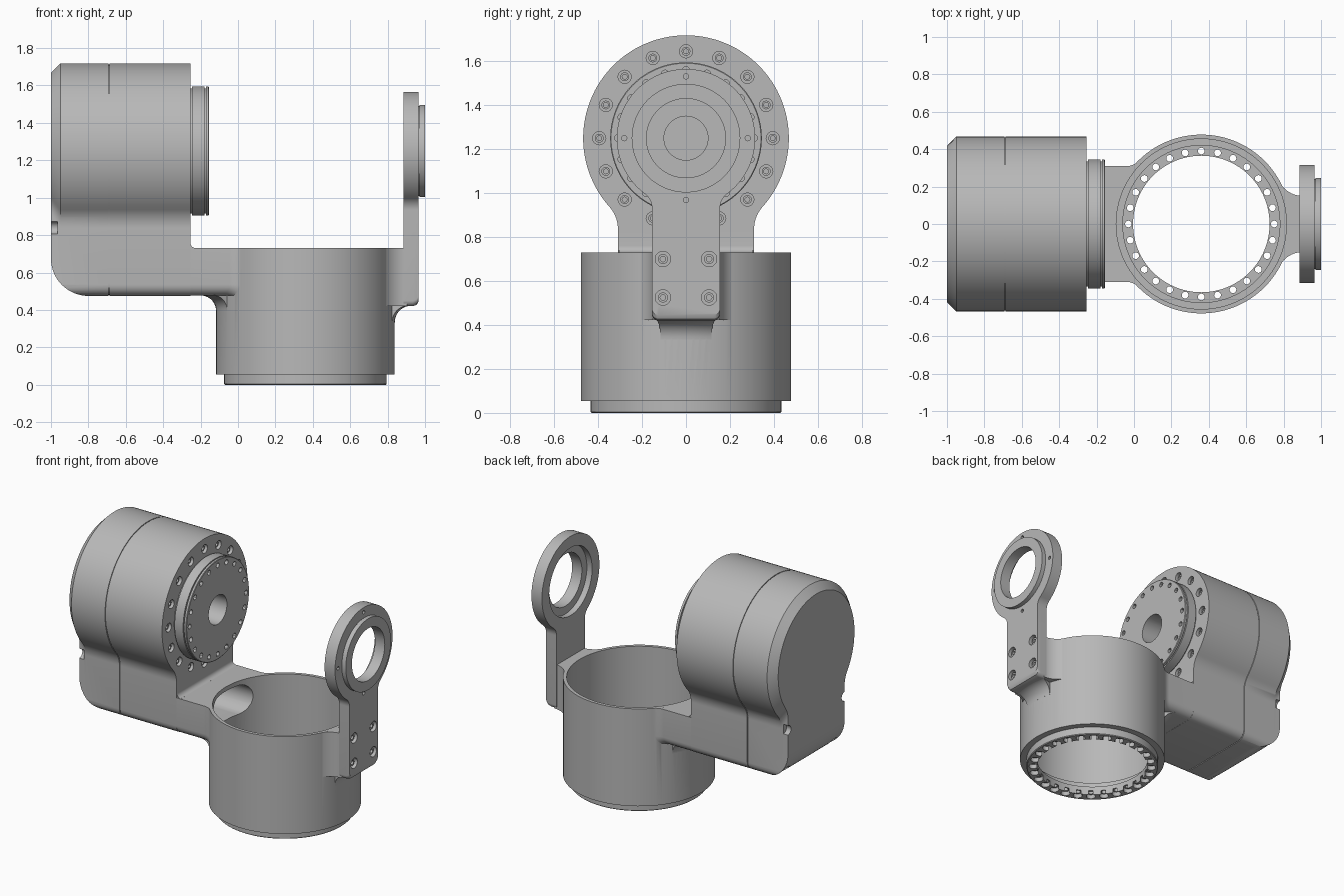
import bpy, bmesh
from math import sin, cos, pi, sqrt, atan2, radians

cube = bpy.data.objects.get("Cube")
if cube:
    bpy.data.objects.remove(cube)

grey = bpy.data.materials.new("machined grey")
grey.use_nodes = True
colour = (0.48, 0.48, 0.48, 1)
grey.diffuse_color = colour
grey.node_tree.nodes["Principled BSDF"].inputs["Base Color"].default_value = colour

CUP_X, CUP_R = 0.36, 0.478      # upright cup axis and radius
AXIS_Z = 1.25                   # height of the horizontal joint axis


def loft(name, rings):
    """Solid skin through rings of equal point count, capped at both ends."""
    bm = bmesh.new()
    loops = [[bm.verts.new(p) for p in ring] for ring in rings]
    n = len(loops[0])
    for a, b in zip(loops, loops[1:]):
        for i in range(n):
            j = (i + 1) % n
            bm.faces.new((a[i], a[j], b[j], b[i]))
    bm.faces.new(loops[0])
    bm.faces.new(loops[-1])
    bmesh.ops.recalc_face_normals(bm, faces=bm.faces)
    mesh = bpy.data.meshes.new(name)
    bm.to_mesh(mesh)
    bm.free()
    mesh.materials.append(grey)
    obj = bpy.data.objects.new(name, mesh)
    bpy.context.collection.objects.link(obj)
    return obj


def turned(name, axis, u, v, steps, n=96):
    """Turned solid along x (centre y, z) or z (centre x, y); steps are (radius, position)."""
    rings = []
    for r, h in steps:
        pts = arc(u, v, r, 0, 2 * pi, n)[:-1]
        rings.append([(h, a, b) if axis == "x" else (a, b, h) for a, b in pts])
    return loft(name, rings)


def arc(u, v, r, a0, a1, n):
    return [(u + r * cos(a0 + (a1 - a0) * i / n), v + r * sin(a0 + (a1 - a0) * i / n))
            for i in range(n + 1)]


def join(objs):
    with bpy.context.temp_override(active_object=objs[0], object=objs[0],
                                   selected_objects=objs, selected_editable_objects=objs):
        bpy.ops.object.join()
    return objs[0]


def combine(target, tool, op="DIFFERENCE"):
    mod = target.modifiers.new("combine", "BOOLEAN")
    mod.operation, mod.object, mod.solver = op, tool, "EXACT"
    graph = bpy.context.evaluated_depsgraph_get()
    mesh = bpy.data.meshes.new_from_object(target.evaluated_get(graph))
    target.modifiers.clear()
    target.data = mesh
    bpy.data.objects.remove(tool)


def keyhole(x, r, w, base, fillet, corner):
    """Round head blended into a straight neck with rounded lower corners."""
    cy = w + fillet
    dz = sqrt((r + fillet) ** 2 - cy ** 2)
    a = atan2(dz, cy)
    half = arc(0, AXIS_Z, r, pi / 2, -a, 40)
    half += arc(cy, AXIS_Z - dz, fillet, pi - a, pi, 10)[1:]
    half += arc(w - corner, base + corner, corner, 0, -pi / 2, 6)
    return [(x, y, z) for y, z in half + [(-y, z) for y, z in half[:0:-1]]]


def flare(side, end, w, fillet, z):
    """Plan of a straight arm that flares into the cup wall."""
    r = CUP_R - 0.003
    cy = w + fillet
    dx = sqrt((r + fillet) ** 2 - cy ** 2)
    a = atan2(cy, dx)
    half = [(end, w)] + arc(dx, cy, fillet, -pi / 2, -pi + a, 12)
    half.append((0.2, half[-1][1]))
    return [(CUP_X + side * x, y, z) for x, y in half + [(x, -y) for x, y in half[::-1]]]


def under_fillet(angle, spread, z, f):
    """Concave blend between the cup wall and an arm's underside."""
    inner = CUP_R - 0.01
    sec = arc(CUP_R + f, z - f, f, pi / 2, pi, 10)
    sec += [(inner, z - f), (inner, z + 0.01), (CUP_R + f, z + 0.01)]
    turns = [radians(angle + spread * (i / 8 - 1)) for i in range(17)]
    return loft("fillet", [[(CUP_X + r * cos(t), r * sin(t), h) for r, h in sec] for t in turns])


def across(name, pts, w):
    return loft(name, [[(x, y, z) for x, z in pts] for y in (-w, w)])


def bolt_circle(axis, u, v, radius, count, steps, n=16):
    return join([turned("drill", axis, u + radius * cos(2 * pi * i / count),
                        v + radius * sin(2 * pi * i / count), steps, n) for i in range(count)])


# Joint housing: chamfered rear, fine seam groove, neck below
sections = [(-1, 0.05, 0), (-0.95, 0, 0), (-0.693, 0, 0), (-0.693, 0.006, 0.006),
            (-0.687, 0.006, 0.006), (-0.687, 0, 0), (-0.255, 0, 0)]
body = loft("main_body", [keyhole(x, 0.468 - d, 0.31 - e, 0.475 + e, 0.15, 0.06)
                          for x, d, e in sections])
corner = arc(-0.8, 0.675, 0.2, pi, 1.5 * pi, 16) + [(-0.8, 0.4), (-1.1, 0.4), (-1.1, 0.675)]
combine(body, across("corner_cutter", corner, 0.6))

# Cup, connecting arm and bracket block
combine(body, turned("cup", "z", CUP_X, 0, [(0.43, 0), (0.435, 0.005), (0.435, 0.055),
                                            (CUP_R, 0.055), (CUP_R, 0.73)]), "UNION")
levels = [(0.249 + 0.06 * sin(i * pi / 12), 0.536 - 0.06 * cos(i * pi / 12)) for i in range(7)]
combine(body, loft("arm", [flare(-1, 0.7, w, 0.1, z)
                           for w, z in levels + [(0.309, 0.7299)]]), "UNION")
combine(body, loft("block", [flare(1, 0.53, 0.15, 0.14, z) for z in (0.422, 0.7299)]), "UNION")
combine(body, under_fillet(180, 29, 0.477, 0.08), "UNION")
combine(body, under_fillet(0, 14, 0.423, 0.09), "UNION")
inside = arc(-0.225, 0.76, 0.03, 1.5 * pi, pi, 6) + [(-0.265, 0.76), (-0.265, 0.72), (-0.225, 0.72)]
combine(body, across("inside_fillet", inside, 0.305), "UNION")

# Cup bore, cable slot, and base flange holes
combine(body, turned("bore", "z", CUP_X, 0, [(0.365, -0.1), (0.365, 0.06), (0.42, 0.06),
                                             (0.42, 0.12), (0.455, 0.12), (0.455, 0.8)]))
slot = arc(0.12, 0.6, 0.1, -pi / 2, pi / 2, 12) + arc(-0.12, 0.6, 0.1, pi / 2, 1.5 * pi, 12)
combine(body, loft("slot", [[(x, y, z) for y, z in slot] for x in (-0.6, 0.1)]))
combine(body, bolt_circle("z", CUP_X, 0, 0.39, 28, [(0.03, -0.02), (0.03, 0.03),
                                                    (0.018, 0.03), (0.018, 0.09)]))

# Housing screw holes, centre bore and rear corner pockets
combine(body, bolt_circle("x", 0, AXIS_Z, 0.395, 16, [(0.03, -0.295), (0.03, -0.2)]))
combine(body, turned("bore", "x", 0, AXIS_Z, [(0.1, -0.8), (0.1, -0.2)], 48))
pockets = [turned("pocket", "x", s * y, z, [(0.033, -1.05), (0.033, depth)], 16)
           for s in (-1, 1) for y, z, depth in ((0.31, 0.84, -0.965), (0.26, 0.53, -0.89))]
combine(body, join(pockets))

# Output flange with grooves and a ring of small holes
flange = turned("output_flange", "x", 0, AXIS_Z,
                [(0.335, -0.258), (0.335, -0.245), (0.345, -0.245), (0.345, -0.18),
                 (0.335, -0.18), (0.335, -0.172), (0.345, -0.172), (0.345, -0.158),
                 (0.341, -0.155)])
combine(flange, turned("bore", "x", 0, AXIS_Z, [(0.1, -0.3), (0.1, -0.1)], 48))
combine(flange, bolt_circle("x", 0, AXIS_Z, 0.308, 20, [(0.017, -0.19), (0.017, -0.1)], 12))

# Support bracket: neck, ring, raised collar and stepped bore
bracket = loft("support_bracket", [keyhole(x, 0.315, 0.155, b, 0.08, 0.03) for x, b in
                                   ((0.885, 0.42), (0.935, 0.42), (0.955, 0.427), (0.965, 0.445))])
combine(bracket, turned("collar", "x", 0, AXIS_Z, [(0.24, 0.95), (0.24, 0.97),
                                                   (0.247, 0.97), (0.247, 1)]), "UNION")
combine(bracket, turned("bore", "x", 0, AXIS_Z, [(0.235, 0.8), (0.235, 0.925),
                                                 (0.18, 0.925), (0.18, 1.1)]))
combine(bracket, bolt_circle("x", 0, AXIS_Z, 0.281, 4, [(0.012, 0.94), (0.012, 1.1)], 12))
spots = [(y, z) for y in (-0.105, 0.105) for z in (0.525, 0.7)]
combine(bracket, join([turned("drill", "x", y, z, [(0.035, 0.925), (0.035, 1.1)], 24)
                       for y, z in spots]))


# Socket screws sitting in the counterbores
def head(r, x):
    return [(r, x - 0.005), (r, x + 0.025), (r * 0.55, x + 0.025), (r * 0.55, x + 0.01)]


housing_screws = bolt_circle("x", 0, AXIS_Z, 0.395, 16, head(0.02, -0.295))
housing_screws.name = "housing_screws"
bracket_screws = join([turned("screw", "x", y, z, head(0.023, 0.925), 16) for y, z in spots])
bracket_screws.name = "bracket_screws"

# Smooth the curved surfaces, keep machined edges crisp
parts = [body, flange, bracket, housing_screws, bracket_screws]
for obj in bpy.context.view_layer.objects:
    obj.select_set(obj in parts)
bpy.context.view_layer.objects.active = body
bpy.ops.object.shade_smooth_by_angle(angle=radians(30))
